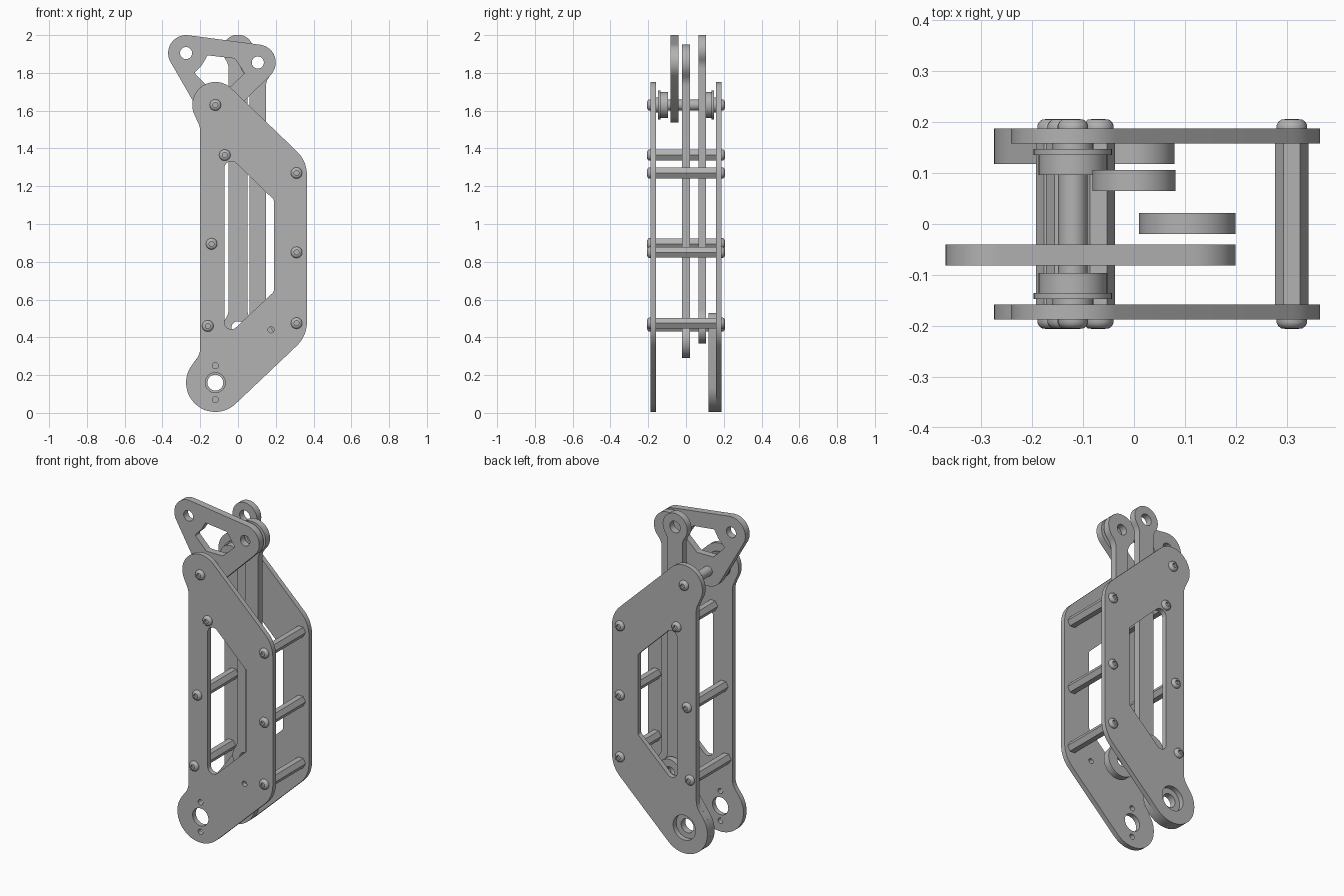
import bpy, bmesh, math
from mathutils import Vector, Matrix

if "Cube" in bpy.data.objects:
    bpy.data.objects.remove(bpy.data.objects["Cube"])

GREY = (0.45, 0.45, 0.45, 1)
metal = bpy.data.materials.new("grey metal")
metal.use_nodes = True
metal.diffuse_color = GREY
metal.node_tree.nodes["Principled BSDF"].inputs["Base Color"].default_value = GREY


def finish(obj):
    """Weld, orient, colour and shade a mesh object."""
    bm = bmesh.new()
    bm.from_mesh(obj.data)
    bmesh.ops.remove_doubles(bm, verts=bm.verts, dist=0.0001)
    bmesh.ops.recalc_face_normals(bm, faces=bm.faces)
    bm.to_mesh(obj.data)
    bm.free()
    obj.data.materials.clear()
    obj.data.materials.append(metal)
    bpy.ops.object.select_all(action='DESELECT')
    obj.select_set(True)
    bpy.context.view_layer.objects.active = obj
    bpy.ops.object.shade_smooth_by_angle(angle=math.radians(35))


def belt(circles):
    """Counter-clockwise outline around circles; a negative radius is a concave fillet."""
    tangents = []
    for i, (x, z, r) in enumerate(circles):
        x2, z2, r2 = circles[(i + 1) % len(circles)]
        d = Vector((x2 - x, z2 - z))
        k = max(-1, min(1, (r - r2) / d.length))
        d.normalize()
        n = d * k + Vector((d.y, -d.x)) * math.sqrt(1 - k * k)
        tangents.append(math.atan2(n.y, n.x))
    points = []
    for i, (x, z, r) in enumerate(circles):
        start, end = tangents[i - 1], tangents[i]
        sweep = (end - start) % math.tau if r > 0 else -((start - end) % math.tau)
        if abs(sweep) > math.tau - 0.02:
            sweep = 0
        steps = max(1, math.ceil(abs(sweep) / 0.13))
        for s in range(steps + 1):
            a = start + sweep * s / steps
            points.append((x + r * math.cos(a), z + r * math.sin(a)))
    return points


def hole(x, z, r):
    return [(x + r * math.cos(math.tau * i / 40), z + r * math.sin(math.tau * i / 40))
            for i in range(40)]


def plate(name, y0, y1, loops):
    """Flat plate in the xz plane: the first loop is the outline, the others are cut out."""
    curve = bpy.data.curves.new(name, 'CURVE')
    curve.dimensions = '2D'
    curve.fill_mode = 'BOTH'
    curve.extrude = (y1 - y0) / 2
    for loop in loops:
        spline = curve.splines.new('POLY')
        spline.points.add(len(loop) - 1)
        for p, (x, z) in zip(spline.points, loop):
            p.co = (x, z, 0, 1)
        spline.use_cyclic_u = True
    temp = bpy.data.objects.new(name + "_curve", curve)
    bpy.context.collection.objects.link(temp)
    bpy.context.view_layer.update()
    mesh = bpy.data.meshes.new_from_object(
        temp.evaluated_get(bpy.context.evaluated_depsgraph_get()))
    bpy.data.objects.remove(temp)
    mesh.transform(Matrix.Translation((0, (y0 + y1) / 2, 0)) @ Matrix.Rotation(math.pi / 2, 4, 'X'))
    obj = bpy.data.objects.new(name, mesh)
    bpy.context.collection.objects.link(obj)
    finish(obj)


def lathe(name, x, z, profile, sides=32):
    """Turned part about a y axis through (x, z); profile is (radius, y) pairs."""
    bm = bmesh.new()
    rings = [[bm.verts.new((x + r * math.cos(math.tau * i / sides), y,
                            z + r * math.sin(math.tau * i / sides)))
              for i in range(sides)] for r, y in profile]
    for a, b in zip(rings, rings[1:]):
        for i in range(sides):
            j = (i + 1) % sides
            bm.faces.new((a[i], a[j], b[j], b[i]))
    bm.faces.new(rings[0])
    bm.faces.new(rings[-1])
    mesh = bpy.data.meshes.new(name)
    bm.to_mesh(mesh)
    bm.free()
    obj = bpy.data.objects.new(name, mesh)
    bpy.context.collection.objects.link(obj)
    finish(obj)


def link_outline(x, low, high, r, w, fillet=0.08):
    """Straight bar of half width w with a round eye of radius r at each end."""
    dx = w + fillet
    dz = 1.01 * math.sqrt((r + fillet) ** 2 - dx ** 2)
    return belt([(x, low, r), (x + dx, low + dz, -fillet), (x + dx, high - dz, -fillet),
                 (x, high, r), (x - dx, high - dz, -fillet), (x - dx, low + dz, -fillet)])


# Main pivots
base = (-0.12, 0.16)
top = (-0.12, 1.63)
crank_pin = (0, 0.45)

# Two side plates with a tall window
side = belt([(*base, 0.155), (0.193, 0.48, 0.172), (0.193, 1.26, 0.172),
             (*top, 0.122), (-0.3, 1.49, -0.1), (-0.3, 0.345, -0.1)])
window = belt([(-0.035, 0.48, 0.037), (0.17, 0.65, 0.02),
               (0.17, 1.12, 0.02), (-0.035, 1.295, 0.037)])
small_holes = [hole(-0.12, 0.25, 0.016), hole(-0.12, 0.07, 0.016), hole(0.175, 0.44, 0.016)]
plate("front_side_plate", -0.188, -0.158, [side, window, hole(*base, 0.053)] + small_holes)
plate("back_side_plate", 0.158, 0.188, [side, window, hole(*base, 0.075)])

# Crank fixed inside the back plate
plate("crank", 0.118, 0.158, [belt([(*base, 0.155), (*crank_pin, 0.08)]),
                              hole(*base, 0.042), hole(*crank_pin, 0.035)])

# Two connecting links
plate("rear_link", 0.065, 0.106, [link_outline(0, 0.45, 1.92, 0.082, 0.05),
                                  hole(*crank_pin, 0.035), hole(0, 1.92, 0.035)])
plate("middle_link", -0.02, 0.022, [link_outline(0.105, 0.385, 1.855, 0.095, 0.043),
                                    hole(0.105, 0.385, 0.032), hole(0.105, 1.855, 0.032)])

# Triangular rocker
rocker_window = belt([(-0.15, 1.735, 0.012), (-0.05, 1.735, 0.012), (0.02, 1.80, 0.012),
                      (-0.025, 1.865, 0.012), (-0.155, 1.88, 0.012),
                      (-0.275, 1.905, -0.105), (-0.215, 1.80, 0.012)])
plate("rocker", -0.082, -0.04, [belt([(*top, 0.092), (0.105, 1.855, 0.095), (-0.275, 1.905, 0.095)]),
                                rocker_window, hole(-0.275, 1.905, 0.032), hole(0.105, 1.855, 0.032)])

# Pivot shaft with a flanged bearing at each end
lathe("pivot_shaft", *top, [(0.029, -0.158), (0.029, 0.158)])
for s, end in ((-1, "front"), (1, "back")):
    lathe(end + "_bearing", *top, [(r, s * y) for r, y in
          ((0.068, 0.096), (0.068, 0.136), (0.077, 0.136), (0.077, 0.147), (0.04, 0.147), (0.04, 0.158))])

# Hexagonal spacers and button-head screws
spacers = [(-0.07, 1.365), (0.31, 1.27), (-0.14, 0.895), (0.31, 0.85), (-0.16, 0.46), (0.31, 0.475)]
for x, z in spacers:
    lathe("spacer", x, z, [(0.033, -0.158), (0.033, 0.158)], 6)
for x, z in spacers + [top]:
    for s in (-1, 1):
        lathe("screw_head", x, z, [(r, s * y) for r, y in
              ((0.03, 0.187), (0.03, 0.194), (0.027, 0.2), (0.021, 0.205),
               (0.013, 0.206), (0.013, 0.194))], 24)
